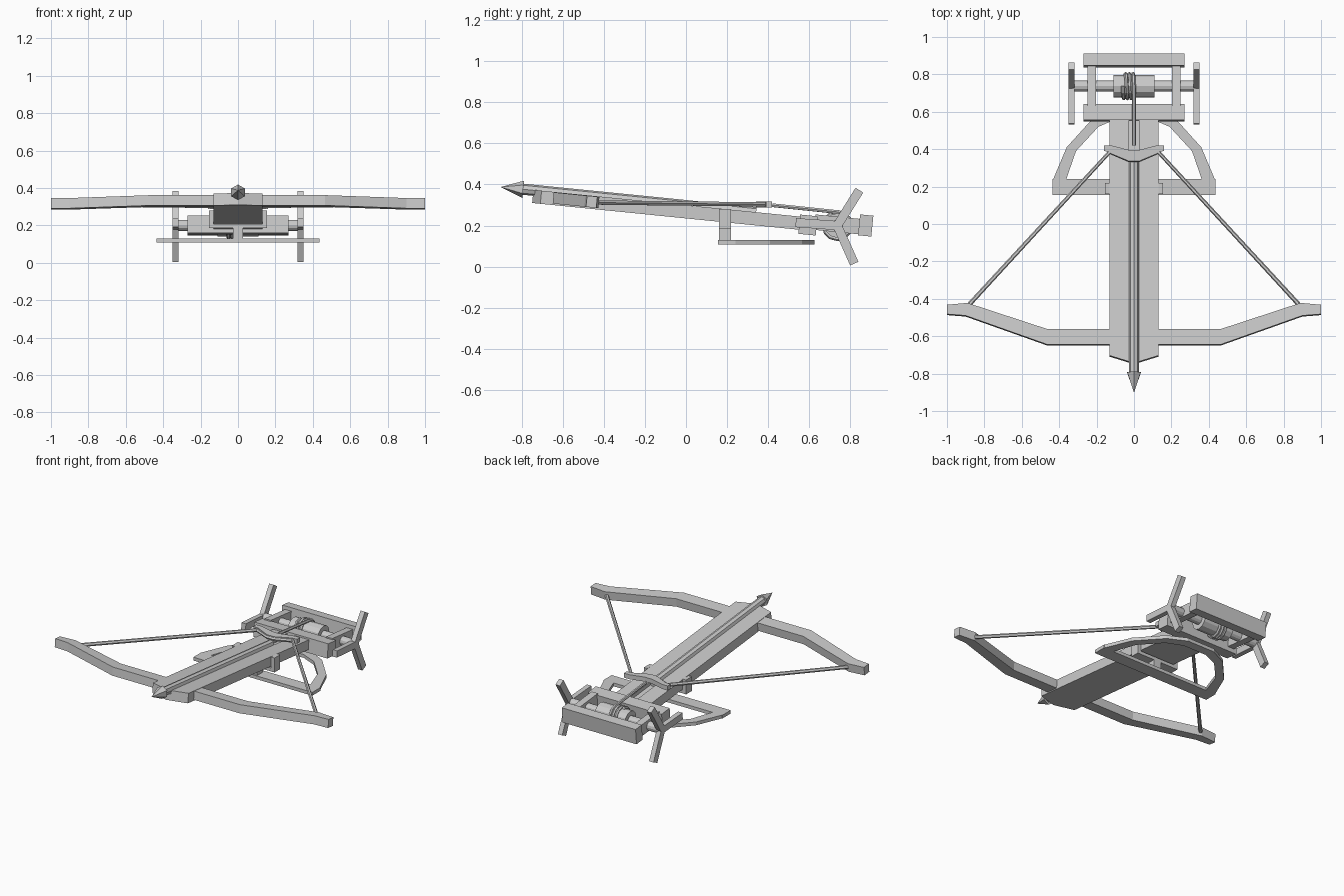
import bpy, bmesh, math
from mathutils import Matrix, Vector

cube = bpy.data.objects.get("Cube")
if cube:
    bpy.data.objects.remove(cube, do_unlink=True)

GREY = (0.6, 0.6, 0.6, 1)
mat = bpy.data.materials.new("plain grey")
mat.use_nodes = True
mat.diffuse_color = GREY
mat.node_tree.nodes["Principled BSDF"].inputs["Base Color"].default_value = GREY

# The whole weapon slopes down towards the rear
TILT = Matrix.Translation((0, 0, 0.267)) @ Matrix.Rotation(-0.1, 4, 'X')
FLAT = Matrix.Identity(4)


def add(name, data, matrix=FLAT):
    obj = bpy.data.objects.new(name, data)
    bpy.context.collection.objects.link(obj)
    data.materials.append(mat)
    obj.matrix_world = matrix
    return obj


def finish(name, bm, matrix):
    bmesh.ops.recalc_face_normals(bm, faces=bm.faces)
    me = bpy.data.meshes.new(name)
    bm.to_mesh(me)
    bm.free()
    return add(name, me, matrix)


def mirrored(half):
    return half + [(-x, y) for x, y in reversed(half) if x > 0]


def prism(name, pts, z0, z1, matrix=TILT):
    bm = bmesh.new()
    face = bm.faces.new([bm.verts.new((x, y, z0)) for x, y in pts])
    out = bmesh.ops.extrude_face_region(bm, geom=[face])
    top = [v for v in out["geom"] if isinstance(v, bmesh.types.BMVert)]
    bmesh.ops.translate(bm, verts=top, vec=(0, 0, z1 - z0))
    return finish(name, bm, matrix)


def box(name, x, y, z, matrix=TILT):
    return prism(name, [(x[0], y[0]), (x[1], y[0]), (x[1], y[1]), (x[0], y[1])], *z, matrix)


def rod(name, axis, centre, length, r1, r2, sides, matrix=TILT):
    bm = bmesh.new()
    turn = Vector((0, 0, 1)).rotation_difference(Vector(axis)).to_matrix().to_4x4()
    bmesh.ops.create_cone(bm, cap_ends=True, segments=sides, radius1=r1, radius2=r2,
                          depth=length, matrix=Matrix.Translation(centre) @ turn)
    return finish(name, bm, matrix)


def cord(name, pts, radius):
    cu = bpy.data.curves.new(name, 'CURVE')
    cu.dimensions = '3D'
    cu.bevel_depth = radius
    cu.bevel_resolution = 1
    cu.use_fill_caps = True
    sp = cu.splines.new('POLY')
    sp.points.add(len(pts) - 1)
    for p, co in zip(sp.points, pts):
        p.co = (*co, 1)
    sp.use_smooth = False
    return add(name, cu)


# Stock: pointed bed with two raised strips leaving a bolt groove
prism("stock_bed", mirrored([(0, -0.75), (0.13, -0.71), (0.13, 0.56)]), -0.032, 0.008)
for side, s in (("left", 1), ("right", -1)):
    prism(side + "_stock_strip", [(s * 0.027, -0.742), (s * 0.13, -0.71),
                                  (s * 0.13, 0.56), (s * 0.027, 0.56)], 0.008, 0.032)

# Bow
front = [(1, -0.487), (0.9, -0.495), (0.465, -0.65)]
back = [(0.465, -0.567), (0.89, -0.427), (1, -0.437)]
outline = front + [(-x, y) for x, y in reversed(front)] + [(-x, y) for x, y in reversed(back)] + back
prism("bow", outline, -0.025, 0.03)

# Bolt
rod("bolt_shaft", (0, -1, 0), (0, -0.23, 0.03), 1.14, 0.027, 0.027, 8)
rod("bolt_head", (0, -1, 0), (0, -0.855, 0.03), 0.11, 0.042, 0, 6)

# Claw and bowstring
claw_half = [(0.025, 0.34), (0.12, 0.385), (0.16, 0.39), (0.16, 0.42), (0.12, 0.42), (0.025, 0.395)]
prism("claw", mirrored(claw_half), 0.288, 0.318, FLAT)
half = [(0.89, -0.44, 0.312), (0.13, 0.385, 0.303), (0.025, 0.342, 0.303)]
cord("bowstring", half + [(-x, y, z) for x, y, z in reversed(half)], 0.012)

# Winch frame
box("front_crossbar", (-0.27, 0.27), (0.555, 0.64), (-0.052, 0.042))
box("rear_crossbar", (-0.27, 0.27), (0.845, 0.91), (-0.03, 0.072))
for side, s in (("left", 1), ("right", -1)):
    box(side + "_frame_rail", (s * 0.202, s * 0.248), (0.63, 0.85), (-0.025, 0.05))

# Winch: axle, drum, wound cord and three-armed handles
HUB = Vector((0, 0.737, 0.2))
rod("winch_axle", (1, 0, 0), HUB, 0.66, 0.029, 0.029, 12, FLAT)
rod("winch_drum", (1, 0, 0), HUB, 0.22, 0.06, 0.06, 12, FLAT)
turns, steps = 3, 12
coil = []
for i in range(turns * steps + 1):
    a = math.pi / 2 + math.tau * i / steps
    coil.append((-0.06 + 0.06 * i / (turns * steps), HUB.y + 0.066 * math.cos(a), HUB.z + 0.066 * math.sin(a)))
cord("winch_cord", coil + [(0, 0.42, 0.299)], 0.01)
for side, s in (("left", 1), ("right", -1)):
    for n, angle in enumerate((58, 176, -66)):
        turn = Matrix.Translation(HUB) @ Matrix.Rotation(math.radians(angle), 4, 'X')
        box(f"{side}_handle_arm_{n + 1}", (s * 0.318, s * 0.35), (-0.01, 0.203), (-0.022, 0.022), turn)

# Swivel bracket under the stock
box("bracket_plate", (-0.155, 0.155), (0.16, 0.22), (0.185, 0.207), FLAT)
box("bracket_stem", (-0.028, 0.028), (0.16, 0.22), (0.125, 0.19), FLAT)
for side, s in (("left", 1), ("right", -1)):
    box(side + "_bracket_cheek", (s * 0.13, s * 0.155), (0.16, 0.22), (0.185, 0.28), FLAT)

# Base: straight bar with an arched hoop behind it
box("base_bar", (-0.435, 0.435), (0.155, 0.24), (0.108, 0.13), FLAT)
outer = mirrored([(0.432, 0.24), (0.36, 0.41), (0.22, 0.565), (0.1, 0.625)])
inner = mirrored([(0.362, 0.24), (0.31, 0.39), (0.19, 0.52), (0.085, 0.565)])
prism("base_hoop", outer + inner[::-1], 0.108, 0.13, FLAT)
